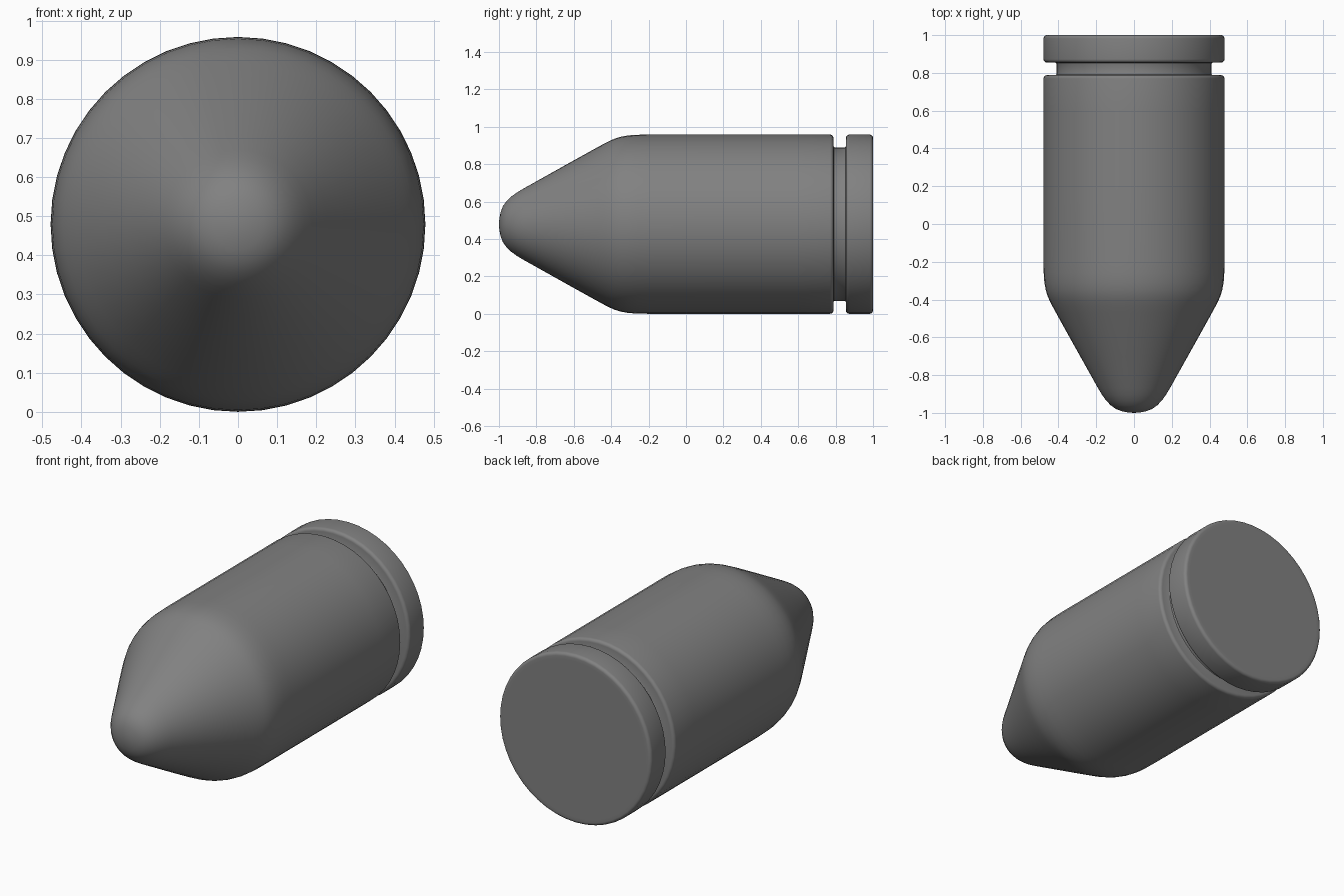
import bpy, bmesh, math

if "Cube" in bpy.data.objects:
    bpy.data.objects.remove(bpy.data.objects["Cube"])

R = 0.479       # body radius, also axis height
G = 0.41        # groove radius
F = 0.018       # rim fillet radius
SIDES = 48


def arc(cy, cr, a0, a1, size=F, steps=5):
    """Rounded rim corner about (cy, cr), angles in degrees from outward."""
    angles = [math.radians(a0 + (a1 - a0) * i / steps) for i in range(steps + 1)]
    return [(cy + size * math.sin(a), cr + size * math.cos(a)) for a in angles]


# Half profile (y, radius): rounded tip, cone, soft shoulder
profile = [(-1.0, 0.0), (-0.998, 0.03), (-0.991, 0.065), (-0.979, 0.096), (-0.96, 0.123),
           (-0.935, 0.147), (-0.905, 0.169), (-0.87, 0.190), (-0.80, 0.229), (-0.70, 0.285),
           (-0.60, 0.341), (-0.47, 0.413), (-0.435, 0.432), (-0.405, 0.447), (-0.38, 0.458),
           (-0.35, 0.467), (-0.31, 0.4745), (-0.26, 0.478), (-0.20, R), (0.2, R), (0.6, R)]
# Body rim, groove, base ring, flat base
profile += arc(0.788 - F, R - F, 0, 90)
profile += [(0.788, G + 0.008), (0.791, G + 0.002), (0.797, G)]
profile += [(0.846, G), (0.852, G + 0.002), (0.855, G + 0.008)]
profile += arc(0.855 + F, R - F, -90, 0)
profile += arc(1.0 - F, R - F, 0, 90)
profile += [(1.0, R - 2 * F), (1.0, 0.0)]


def lathe(name, pts):
    """Spin the half profile about the y axis."""
    bm = bmesh.new()
    verts = [bm.verts.new((r, y, 0)) for y, r in pts]
    edges = [bm.edges.new(p) for p in zip(verts, verts[1:])]
    bmesh.ops.spin(bm, geom=verts + edges, cent=(0, 0, 0), axis=(0, 1, 0),
                   angle=math.tau, steps=SIDES, use_merge=False)
    bmesh.ops.remove_doubles(bm, verts=bm.verts, dist=1e-5)
    bmesh.ops.recalc_face_normals(bm, faces=bm.faces)
    mesh = bpy.data.meshes.new(name)
    bm.to_mesh(mesh)
    bm.free()
    obj = bpy.data.objects.new(name, mesh)
    bpy.context.collection.objects.link(obj)
    obj.location = (0, 0, R)
    bpy.context.view_layer.objects.active = obj
    obj.select_set(True)
    bpy.ops.object.shade_smooth_by_angle(angle=math.radians(40))
    return obj


slug = lathe("grooved_slug", profile)

# Dark grey finish
dark = bpy.data.materials.new("dark_grey")
dark.diffuse_color = (0.22, 0.22, 0.22, 1)
dark.use_nodes = True
dark.node_tree.nodes["Principled BSDF"].inputs["Base Color"].default_value = dark.diffuse_color
slug.data.materials.append(dark)
